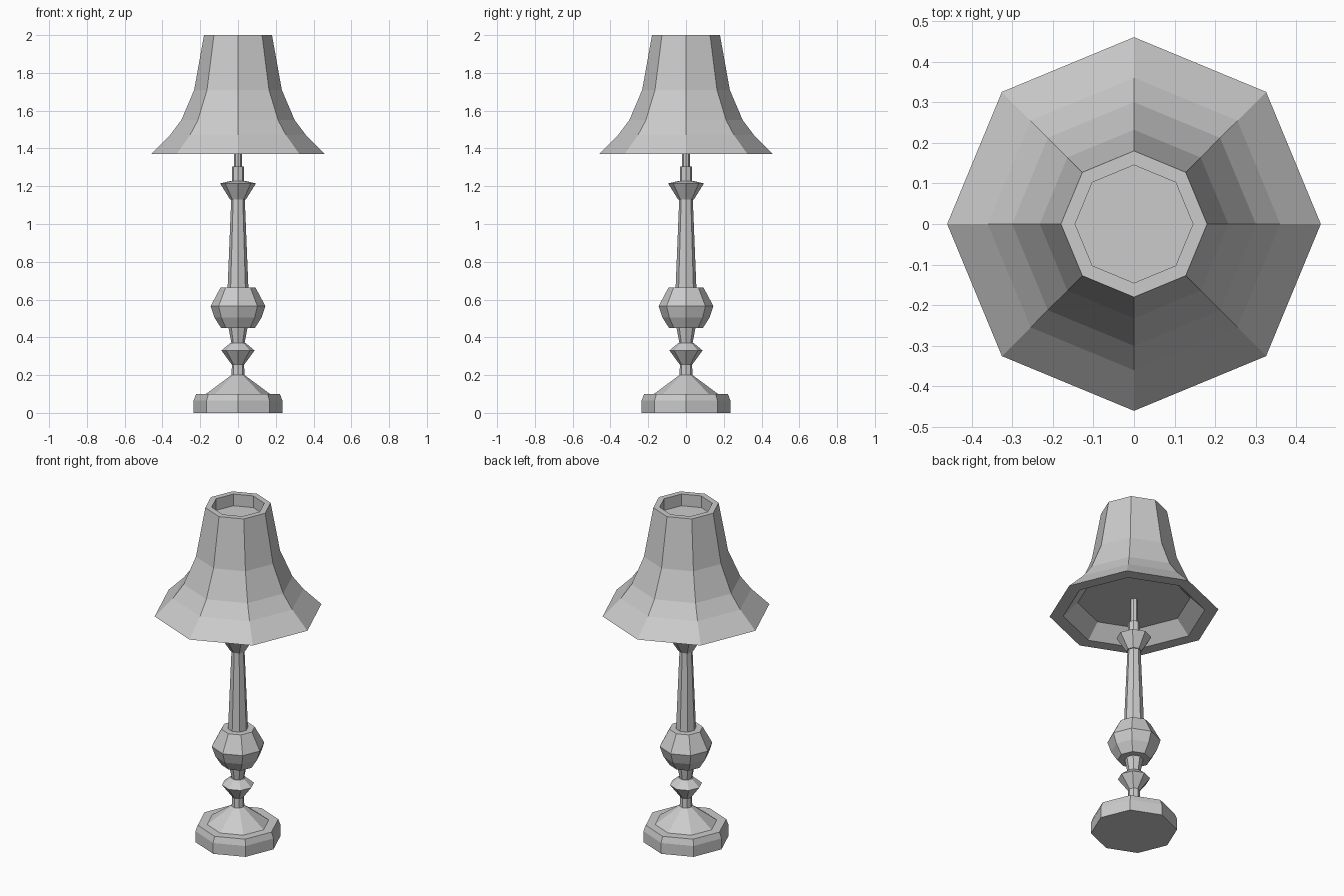
import bpy
import bmesh
import math

if "Cube" in bpy.data.objects:
    bpy.data.objects.remove(bpy.data.objects["Cube"], do_unlink=True)

SIDES = 8

grey = bpy.data.materials.new("plain_grey")
grey.use_nodes = True
grey.diffuse_color = (0.6, 0.6, 0.6, 1)
grey.node_tree.nodes["Principled BSDF"].inputs["Base Color"].default_value = grey.diffuse_color


def lathe(name, profile):
    """Turn a (radius, height) profile into a closed eight-sided solid."""
    bm = bmesh.new()
    rings = []
    for r, z in profile:
        rings.append([bm.verts.new((r * math.cos(math.tau * i / SIDES),
                                    r * math.sin(math.tau * i / SIDES), z))
                      for i in range(SIDES)])
    for low, high in zip(rings, rings[1:]):
        for i in range(SIDES):
            j = (i + 1) % SIDES
            bm.faces.new((low[i], low[j], high[j], high[i]))
    bm.faces.new(rings[0])
    bm.faces.new(rings[-1])
    bmesh.ops.recalc_face_normals(bm, faces=bm.faces)
    mesh = bpy.data.meshes.new(name)
    bm.to_mesh(mesh)
    bm.free()
    mesh.materials.append(grey)
    obj = bpy.data.objects.new(name, mesh)
    bpy.context.collection.objects.link(obj)
    return obj


# Foot with a chamfered rim and sloping top
lathe("base", [(.235, 0), (.235, .065), (.222, .1), (.17, .1), (.035, .2)])

# Turned stand, from bottom to top
lathe("lower_neck", [(.035, .2), (.032, .255)])
lathe("bead", [(.032, .255), (.088, .33), (.04, .37)])
lathe("middle_neck", [(.035, .37), (.05, .45)])
lathe("bulb", [(.09, .45), (.125, .505), (.145, .565), (.092, .665)])
lathe("column", [(.055, .665), (.036, 1.13)])
lathe("capital", [(.042, 1.13), (.095, 1.215), (.04, 1.228)])
lathe("socket", [(.033, 1.228), (.033, 1.305)])
lathe("stem", [(.02, 1.305), (.02, 1.45)])

# Flared shade, recessed underneath and on top
lathe("shade", [(.307, 1.45), (.386, 1.37), (.46, 1.37), (.36, 1.47), (.3, 1.55),
                (.232, 1.71), (.18, 2), (.145, 2), (.145, 1.93)])
